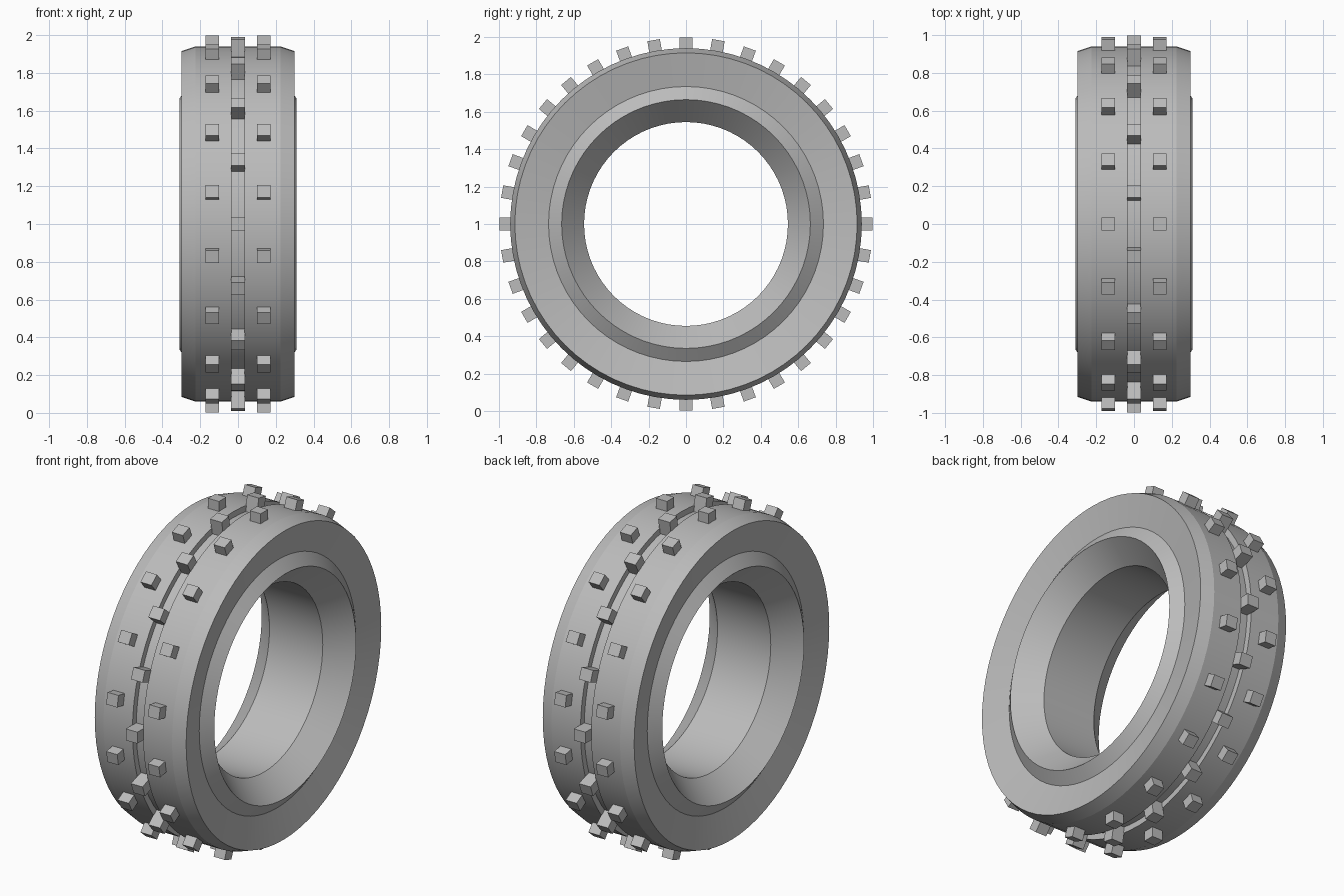
import bpy, bmesh, math
from mathutils import Matrix, Vector

cube = bpy.data.objects.get("Cube")
if cube:
    bpy.data.objects.remove(cube, do_unlink=True)

SEGMENTS = 72
CENTRE = Matrix.Translation((0, 0, 1))

rubber = bpy.data.materials.new("grey_rubber")
rubber.use_nodes = True
grey = (0.5, 0.5, 0.5, 1)
rubber.diffuse_color = grey
rubber.node_tree.nodes["Principled BSDF"].inputs["Base Color"].default_value = grey


def add_object(name, bm):
    bmesh.ops.recalc_face_normals(bm, faces=bm.faces)
    mesh = bpy.data.meshes.new(name)
    bm.to_mesh(mesh)
    bm.free()
    mesh.materials.append(rubber)
    obj = bpy.data.objects.new(name, mesh)
    bpy.context.collection.objects.link(obj)
    return obj


def tyre_body():
    # Half cross-section as (x, radius): groove, tread, shoulder, wall, bead, bore
    half = [(0.035, 0.905), (0.035, 0.94), (0.225, 0.94), (0.30, 0.915),
            (0.26, 0.735), (0.31, 0.665), (0.175, 0.545)]
    profile = half + [(-x, r) for x, r in reversed(half)]
    bm = bmesh.new()
    rings = []
    for i in range(SEGMENTS):
        a = math.tau * i / SEGMENTS
        rings.append([bm.verts.new((x, r * math.cos(a), 1 + r * math.sin(a)))
                      for x, r in profile])
    n = len(profile)
    for i in range(SEGMENTS):
        p, q = rings[i], rings[(i + 1) % SEGMENTS]
        for j in range(n):
            k = (j + 1) % n
            bm.faces.new((p[j], p[k], q[k], q[j]))
    return add_object("tyre_body", bm)


def stud_row(name, x, width, inner, first_angle):
    # Eighteen blocks spaced evenly around the tread
    bm = bmesh.new()
    outer = 0.998
    for i in range(18):
        turn = Matrix.Rotation(math.radians(first_angle + 20 * i), 4, 'X')
        place = Matrix.Translation(Vector((x, 0, (inner + outer) / 2)))
        size = Matrix.Diagonal((width, 0.068, outer - inner, 1))
        bmesh.ops.create_cube(bm, size=1, matrix=CENTRE @ turn @ place @ size)
    return add_object(name, bm)


body = tyre_body()
for side, label in ((1, "left"), (-1, "right")):
    stud_row(label + "_tread_studs", side * 0.137, 0.072, 0.925, 0)
stud_row("centre_tread_studs", 0, 0.076, 0.89, 10)

# Smooth the round surfaces and keep the profile edges crisp
bpy.ops.object.select_all(action='DESELECT')
body.select_set(True)
bpy.context.view_layer.objects.active = body
bpy.ops.object.shade_smooth_by_angle(angle=math.radians(12))
